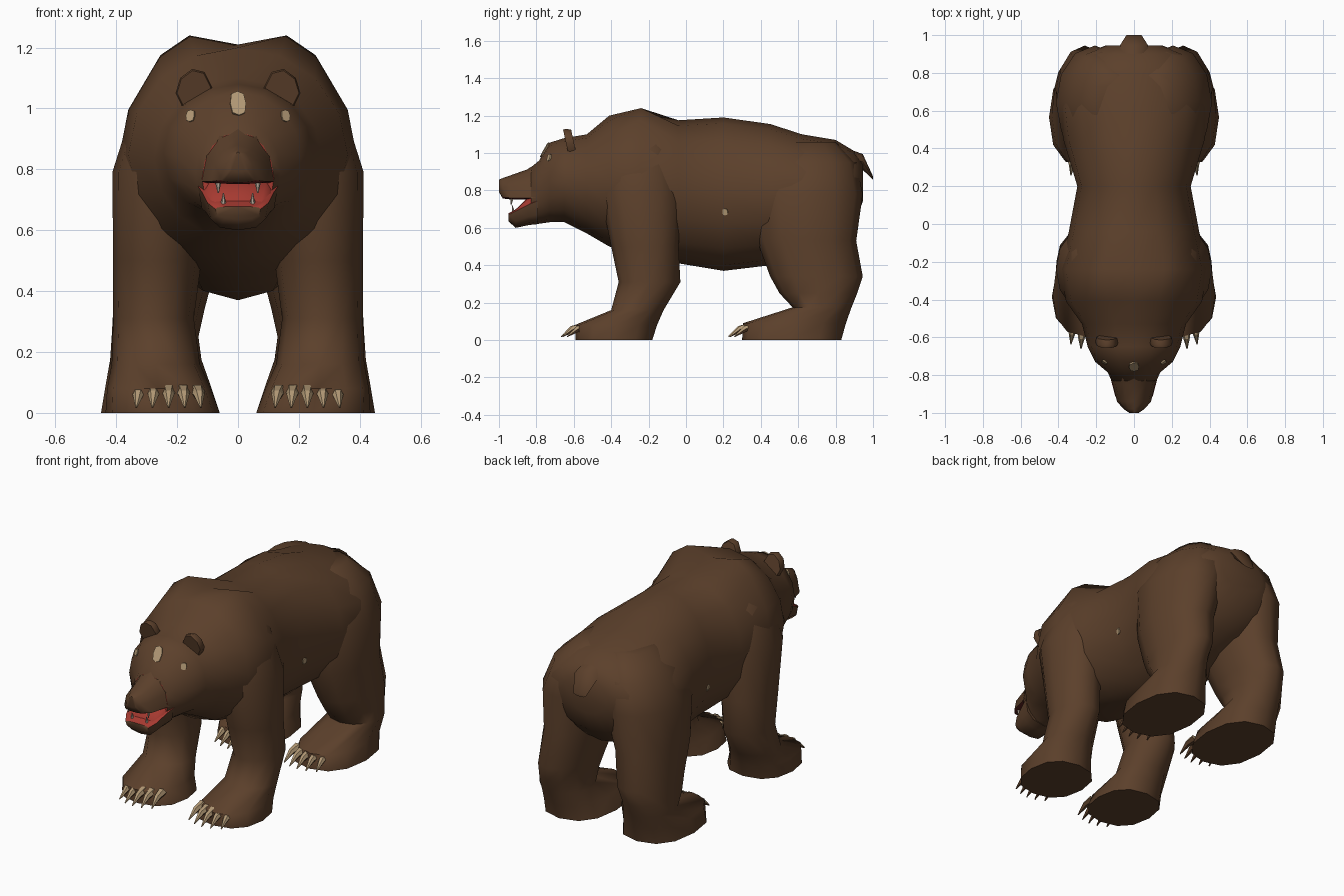
import bpy, bmesh, math
from mathutils import Vector
from mathutils.bvhtree import BVHTree

if "Cube" in bpy.data.objects:
    bpy.data.objects.remove(bpy.data.objects["Cube"])


def material(name, rgb):
    m = bpy.data.materials.new(name)
    m.diffuse_color = (*rgb, 1)
    m.use_nodes = True
    m.node_tree.nodes["Principled BSDF"].inputs["Base Color"].default_value = m.diffuse_color
    return m


FUR = material("brown fur", (0.106, 0.051, 0.024))
RED = material("mouth red", (0.38, 0.042, 0.030))
DARK = material("dark mouth red", (0.12, 0.016, 0.014))
TAN = material("claw tan", (0.45, 0.32, 0.18))
TOOTH = material("tooth ivory", (0.48, 0.40, 0.32))


def finish(bm, name, mats, mirror=False, angle=60, rule=None):
    bmesh.ops.recalc_face_normals(bm, faces=bm.faces[:])
    bm.normal_update()
    if rule:
        for f in bm.faces:
            f.material_index = rule(f)
    me = bpy.data.meshes.new(name)
    bm.to_mesh(me)
    bm.free()
    ob = bpy.data.objects.new(name, me)
    bpy.context.collection.objects.link(ob)
    for m in mats:
        me.materials.append(m)
    if mirror:
        ob.modifiers.new("mirror", 'MIRROR')
    if angle:
        bpy.ops.object.select_all(action='DESELECT')
        ob.select_set(True)
        bpy.context.view_layer.objects.active = ob
        bpy.ops.object.shade_smooth_by_angle(angle=math.radians(angle))
    return ob


def ring(n, e):
    """Unit superellipse; a small e gives squarer corners."""
    pts = []
    for i in range(n):
        a = 2 * math.pi * i / n
        c, s = round(math.cos(a), 6), round(math.sin(a), 6)
        pts.append((math.copysign(abs(c) ** e, c), math.copysign(abs(s) ** e, s)))
    return pts


def loft(bm, loops):
    rows = [[bm.verts.new(p) for p in loop] for loop in loops]
    n = len(rows[0])
    for a, b in zip(rows, rows[1:]):
        for i in range(n):
            bm.faces.new((a[i], a[(i + 1) % n], b[(i + 1) % n], b[i]))
    bm.faces.new(rows[0])
    bm.faces.new(rows[-1])


def along_y(sections, n=12, e=1.0, half=0):
    """Sections: y, bottom, top, half width. half=1 or -1 flattens the bottom or top."""
    def height(b, t, v):
        if half == 0:
            return (b + t) / 2 + (t - b) / 2 * v
        base, reach = (b, t - b) if half > 0 else (t, b - t)
        return base + (reach * abs(v) if v * half > 0 else -0.008 * half * abs(v))
    bm = bmesh.new()
    loft(bm, [[(w * u, y, height(b, t, v)) for u, v in ring(n, e)]
              for y, b, t, w in sections])
    return bm


def along_z(sections, n=12):
    """Sections: z, front y, back y, inner x, outer x; the feet are squarer."""
    bm = bmesh.new()
    loft(bm, [[((p + q) / 2 + (q - p) / 2 * u, (f + k) / 2 + (k - f) / 2 * v, z)
               for u, v in ring(n, 0.85 if z < 0.12 else 1.0)] for z, f, k, p, q in sections])
    return bm


def spike(bm, stations, n=6):
    """Tapered horn through (point, radius) stations."""
    d = Vector(stations[-1][0]) - Vector(stations[0][0])
    rot = d.to_track_quat('Z', 'Y')
    loft(bm, [[Vector(p) + rot @ Vector((r * u, r * v, 0)) for u, v in ring(n, 1)]
              for p, r in stations])


# Torso, neck and head
body = along_y([
    (0.945, 0.74, 0.95, 0.15), (0.90, 0.62, 1.01, 0.27), (0.80, 0.52, 1.07, 0.35),
    (0.62, 0.45, 1.10, 0.395), (0.45, 0.40, 1.155, 0.375), (0.20, 0.37, 1.19, 0.30),
    (-0.04, 0.41, 1.175, 0.345), (-0.24, 0.45, 1.24, 0.39), (-0.41, 0.50, 1.20, 0.36),
    (-0.53, 0.57, 1.10, 0.275), (-0.65, 0.63, 1.08, 0.245), (-0.73, 0.63, 1.055, 0.205),
    (-0.785, 0.622, 0.96, 0.14), (-0.83, 0.617, 0.922, 0.118)], n=16)
# Two humps over the shoulder blades
for v in body.verts:
    if -0.3 < v.co.y < -0.2 and v.co.z > 1.1:
        side = abs(v.co.x)
        x, z = (0, 1.21) if side < 0.01 else (0.16, 1.24) if side < 0.2 else (0.255, 1.175)
        v.co = (math.copysign(x, v.co.x), v.co.y, z)
bmesh.ops.recalc_face_normals(body, faces=body.faces[:])
body.normal_update()
tree = BVHTree.FromBMesh(body)
finish(body, "body", [FUR, RED],
       rule=lambda f: int(f.normal.y < -0.95 and f.calc_center_median().y < -0.82))

# Upper muzzle and lower jaw, coloured red on the mouth side
finish(along_y([(-0.79, 0.76, 0.95, 0.132), (-0.85, 0.76, 0.912, 0.112),
                (-0.94, 0.76, 0.88, 0.09), (-0.98, 0.765, 0.866, 0.055),
                (-1.0, 0.80, 0.857, 0.025)], half=1),
       "muzzle", [FUR, DARK], rule=lambda f: int(f.normal.z < -0.8))
finish(along_y([(-0.79, 0.62, 0.745, 0.132), (-0.84, 0.615, 0.725, 0.118),
                (-0.91, 0.60, 0.69, 0.10), (-0.95, 0.635, 0.67, 0.075)], e=0.75, half=-1),
       "lower_jaw", [FUR, RED], rule=lambda f: int(f.normal.z > 0.6))

# Mouth lining at the back of the open jaws
finish(along_y([(-0.82, 0.70, 0.765, 0.113), (-0.85, 0.69, 0.758, 0.108),
                (-0.92, 0.67, 0.69, 0.09)], n=8, e=0.5), "mouth_lining", [RED])

# Teeth
bm = bmesh.new()
spike(bm, [((0.065, -0.93, 0.765), 0.012), ((0.065, -0.935, 0.722), 0.002)])
spike(bm, [((0.048, -0.92, 0.67), 0.012), ((0.048, -0.93, 0.722), 0.002)])
finish(bm, "teeth", [TOOTH], mirror=True, angle=0)

# Legs with feet; the tops taper away inside the body
finish(along_z([
    (0.0, -0.59, -0.18, 0.06, 0.435), (0.08, -0.595, -0.155, 0.09, 0.43),
    (0.16, -0.40, -0.12, 0.125, 0.415), (0.31, -0.36, -0.03, 0.145, 0.41),
    (0.50, -0.40, -0.04, 0.12, 0.41), (0.79, -0.46, -0.02, 0.10, 0.413),
    (1.02, -0.43, -0.06, 0.06, 0.34), (1.15, -0.35, -0.14, 0.04, 0.235)]),
    "front_leg", [FUR], mirror=True)
finish(along_z([
    (0.0, 0.30, 0.83, 0.06, 0.45), (0.09, 0.305, 0.855, 0.09, 0.435),
    (0.175, 0.57, 0.885, 0.12, 0.42), (0.25, 0.50, 0.915, 0.13, 0.415),
    (0.34, 0.45, 0.945, 0.11, 0.41), (0.53, 0.38, 0.91, 0.06, 0.41),
    (0.78, 0.34, 0.945, 0.0, 0.413), (0.95, 0.40, 0.91, 0.0, 0.34),
    (1.06, 0.52, 0.80, 0.0, 0.22)]),
    "hind_leg", [FUR], mirror=True)

# Claws, five on each foot: tan on top, brown at the tip and beneath
bm = bmesh.new()
for shift in (0, 0.895):
    for i in range(-2, 3):
        x, back = 0.228 + 0.047 * i, shift + 0.008 * i * i
        spike(bm, [((x, back - 0.55, 0.072), 0.025),
                   ((x + 0.003 * i, back - 0.61, 0.06), 0.018),
                   ((x + 0.006 * i, back - 0.668, 0.018), 0.003)])
finish(bm, "claws", [TAN, FUR], mirror=True, angle=0,
       rule=lambda f: int(f.normal.z < 0.0 or f.calc_center_median().z < 0.03))

# Ears
outline = [(0.09, 1.03), (0.085, 1.07), (0.11, 1.12), (0.15, 1.13),
           (0.19, 1.10), (0.205, 1.05), (0.18, 1.0)]
bm = bmesh.new()
loft(bm, [[(0.145 + (x - 0.145) * s, y + (1.06 - z) * 0.2, 1.06 + (z - 1.06) * s)
           for x, z in outline] for y, s in ((-0.643, 0.92), (-0.628, 1), (-0.60, 0.92))])
finish(bm, "ear", [FUR], mirror=True)

# Tail
finish(along_y([(0.74, 0.98, 1.065, 0.06), (0.945, 0.91, 0.995, 0.075),
                (1.0, 0.857, 0.875, 0.04)], n=8), "tail", [FUR])


# Light patches: thin plates laid on the body surface
def plate(name, origin, direction, w, h, mirror):
    p, nrm, *_ = tree.ray_cast(Vector(origin), Vector(direction))
    rot = nrm.to_track_quat('Z', 'Y')
    bm = bmesh.new()
    loft(bm, [[p + rot @ Vector((w * u, h * v, k)) for u, v in ring(8, 0.7)]
              for k in (-0.003, 0.006)])
    finish(bm, name, [TAN], mirror=mirror, angle=0)


plate("eye", (0.155, -2, 0.975), (0, 1, 0), 0.016, 0.02, True)
plate("forehead_patch", (0, -2, 1.015), (0, 1, 0), 0.026, 0.045, False)
plate("flank_patch", (2, 0.21, 0.685), (-1, 0, 0), 0.015, 0.018, True)
